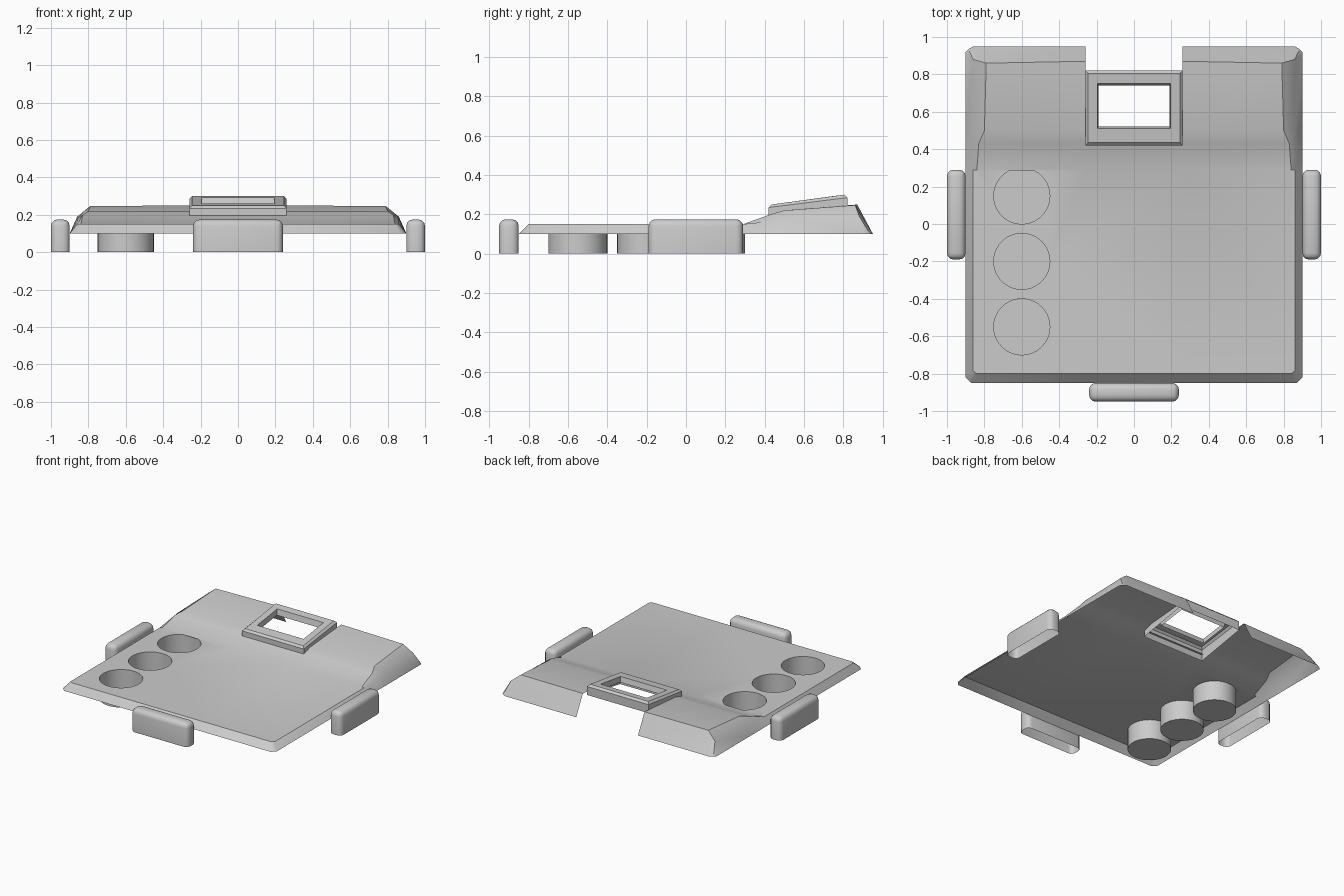
import bpy, bmesh, math

if "Cube" in bpy.data.objects:
    bpy.data.objects.remove(bpy.data.objects["Cube"])


def finish(bm, name, angle=30):
    mesh = bpy.data.meshes.new(name)
    bm.to_mesh(mesh)
    bm.free()
    ob = bpy.data.objects.new(name, mesh)
    bpy.context.collection.objects.link(ob)
    bpy.ops.object.select_all(action='DESELECT')
    ob.select_set(True)
    bpy.context.view_layer.objects.active = ob
    bpy.ops.object.shade_smooth_by_angle(angle=math.radians(angle))
    return ob


def bridge(bm, a, b):
    n = len(a)
    for i in range(n):
        bm.faces.new((a[i], a[(i + 1) % n], b[(i + 1) % n], b[i]))


# Tray shell: half-rows from outer hem to the notch side, front to back
rows = [
    [(.90, -.82, .10), (.885, -.835, .10), (.87, -.85, .10), (.26, -.85, .10)],
    [(.90, -.81, .10), (.86, -.785, .15), (.84, -.80, .15), (.26, -.80, .15)],
    [(.90, .29, .10), (.86, .29, .15), (.84, .29, .15), (.26, .29, .15)],
    [(.90, .43, .10), (.86, .43, .165), (.83, .43, .20), (.26, .43, .20)],
    [(.90, .50, .10), (.86, .50, .18), (.80, .50, .22), (.26, .50, .22)],
    [(.90, .91, .10), (.86, .88, .19), (.79, .86, .247), (.26, .87, .25)],
    [(.90, .92, .10), (.885, .935, .10), (.86, .95, .10), (.26, .95, .10)],
]
bm = bmesh.new()
grid = []
for row in rows:
    left = [bm.verts.new((-x, y, z)) for x, y, z in row]
    right = [bm.verts.new(p) for p in reversed(row)]
    grid.append(left + right)
for r in range(len(rows) - 1):
    for c in range(7):
        flat_plate = r == 1 and 1 <= c <= 5
        notch = r >= 3 and c == 3
        if not flat_plate and not notch:
            bm.faces.new((grid[r][c], grid[r][c + 1], grid[r + 1][c + 1], grid[r + 1][c]))

# Three round wells let into the flat plate
outline = grid[1][1:7] + grid[2][6:0:-1]
loops = [outline]
for cy in (.15, -.20, -.55):
    rings = []
    for z in (.15, 0):
        rings.append([bm.verts.new((-.6 + .15 * math.cos(i * math.tau / 40),
                                    cy + .15 * math.sin(i * math.tau / 40), z)) for i in range(40)])
    bridge(bm, *rings)
    bm.faces.new(rings[1])
    loops.append(rings[0])
edges = []
for loop in loops:
    for i, v in enumerate(loop):
        w = loop[(i + 1) % len(loop)]
        edges.append(bm.edges.get((v, w)) or bm.edges.new((v, w)))
bmesh.ops.triangle_fill(bm, edges=edges, use_beauty=True, normal=(0, 0, 1))
bmesh.ops.recalc_face_normals(bm, faces=bm.faces[:])
bm.normal_update()
plate = next(f for f in grid[1][3].link_faces if all(abs(v.co.z - .15) < 1e-5 for v in f.verts))
if plate.normal.z < 0:
    bmesh.ops.reverse_faces(bm, faces=bm.faces[:])
finish(bm, "tray_shell")

# Tilted window frame, hollow underneath: half width, y range, front z, back z
bm = bmesh.new()
previous = None
for w, y0, y1, z0, z1 in [(.26, .42, .82, .15, .22), (.26, .42, .82, .235, .285),
                          (.245, .435, .805, .25, .30), (.195, .51, .75, .26, .293),
                          (.19, .52, .74, .22, .25)]:
    ring = [bm.verts.new(p) for p in ((-w, y0, z0), (w, y0, z0), (w, y1, z1), (-w, y1, z1))]
    if previous:
        bridge(bm, previous, ring)
    previous = ring
finish(bm, "window_frame", 20)


# Rounded side pads, open at the bottom
def pad(name, x, y, sx, sy):
    bm = bmesh.new()
    bmesh.ops.create_cube(bm, size=1)
    for v in bm.verts:
        v.co = (x + v.co.x * sx, y + v.co.y * sy, .0875 + v.co.z * .175)
    bm.normal_update()
    bmesh.ops.delete(bm, geom=[f for f in bm.faces if f.normal.z < -.5], context='FACES')
    rounded = [e for e in bm.edges if len(e.link_faces) == 2]
    bmesh.ops.bevel(bm, geom=rounded, offset=.035, segments=3, profile=.5, affect='EDGES')
    finish(bm, name, 40)


for side, label in ((-1, "left"), (1, "right")):
    pad(label + "_pad", side * .95, .05, .10, .48)
pad("front_pad", 0, -.90, .48, .10)
